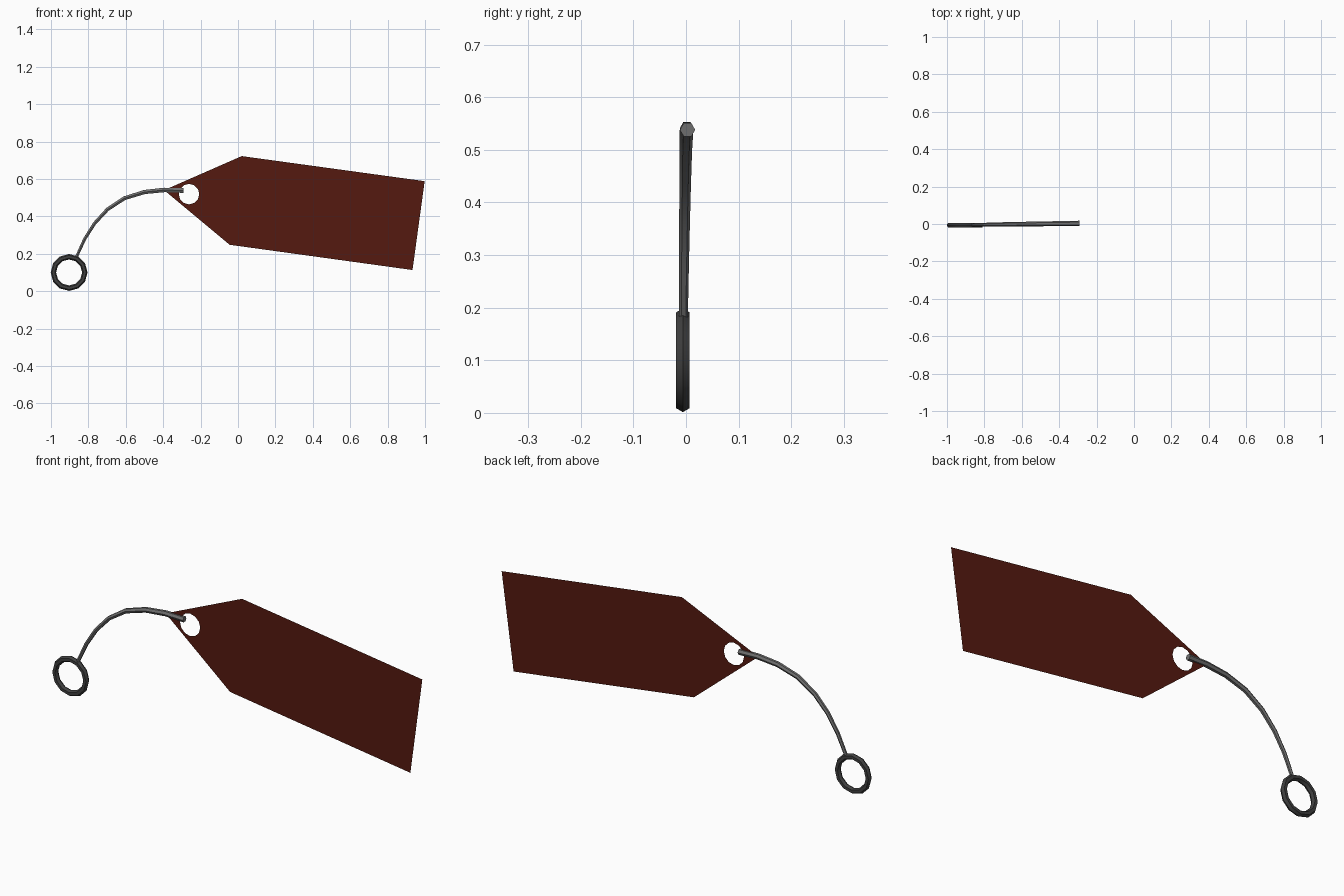
import bpy, bmesh, math

if "Cube" in bpy.data.objects:
    bpy.data.objects.remove(bpy.data.objects["Cube"])


def paint(obj, name, rgb):
    mat = bpy.data.materials.new(name)
    mat.diffuse_color = (*rgb, 1)
    mat.use_nodes = True
    mat.node_tree.nodes["Principled BSDF"].inputs["Base Color"].default_value = mat.diffuse_color
    obj.data.materials.append(mat)


def smooth(obj):
    bpy.ops.object.select_all(action='DESELECT')
    obj.select_set(True)
    bpy.context.view_layer.objects.active = obj
    bpy.ops.object.shade_smooth_by_angle(angle=math.radians(35))


def edge_loop(bm, points, y):
    verts = [bm.verts.new((x, y, z)) for x, z in points]
    return [bm.edges.new((v, verts[i - 1])) for i, v in enumerate(verts)]


# Paper-thin tag: pointed outline with a punched hole
outline = [(-0.395, 0.54), (-0.045, 0.248), (0.933, 0.113), (0.998, 0.588), (0.02, 0.722)]
hole = [(-0.262 + 0.055 * math.cos(i * math.tau / 12),
         0.519 + 0.055 * math.sin(i * math.tau / 12)) for i in range(12)]
bm = bmesh.new()
edges = edge_loop(bm, outline, 0.003) + edge_loop(bm, hole, 0.003)
bmesh.ops.triangle_fill(bm, use_beauty=True, use_dissolve=False, edges=edges, normal=(0, -1, 0))
mesh = bpy.data.meshes.new("tag")
bm.to_mesh(mesh)
bm.free()
tag = bpy.data.objects.new("tag", mesh)
bpy.context.collection.objects.link(tag)
paint(tag, "dark_red", (0.09, 0.01, 0.005))

# Curved cord, tapering towards the ring
path = [(-0.865, 0.18), (-0.82, 0.278), (-0.767, 0.362), (-0.698, 0.437),
        (-0.607, 0.497), (-0.5, 0.53), (-0.393, 0.541), (-0.292, 0.538)]
curve = bpy.data.curves.new("cord", 'CURVE')
curve.dimensions = '3D'
curve.bevel_depth = 1
curve.bevel_resolution = 1
curve.use_fill_caps = True
spline = curve.splines.new('POLY')
spline.points.add(len(path) - 1)
for i, (p, (x, z)) in enumerate(zip(spline.points, path)):
    t = i / (len(path) - 1)
    p.co = (x, -0.005 + 0.008 * t, z, 1)
    p.radius = 0.0085 + 0.006 * t
cord = bpy.data.objects.new("cord", curve)
bpy.context.collection.objects.link(cord)
bpy.context.view_layer.objects.active = cord
cord.select_set(True)
bpy.ops.object.convert(target='MESH')
cord = bpy.context.object
smooth(cord)
paint(cord, "cord_grey", (0.16, 0.16, 0.16))

# Small ring at the end of the cord
bpy.ops.mesh.primitive_torus_add(major_radius=0.084, minor_radius=0.0145,
                                 major_segments=12, minor_segments=6,
                                 location=(-0.903, -0.006, 0.1), rotation=(math.pi / 2, 0, 0))
ring = bpy.context.object
ring.name = "ring"
smooth(ring)
paint(ring, "ring_dark_grey", (0.05, 0.05, 0.05))
